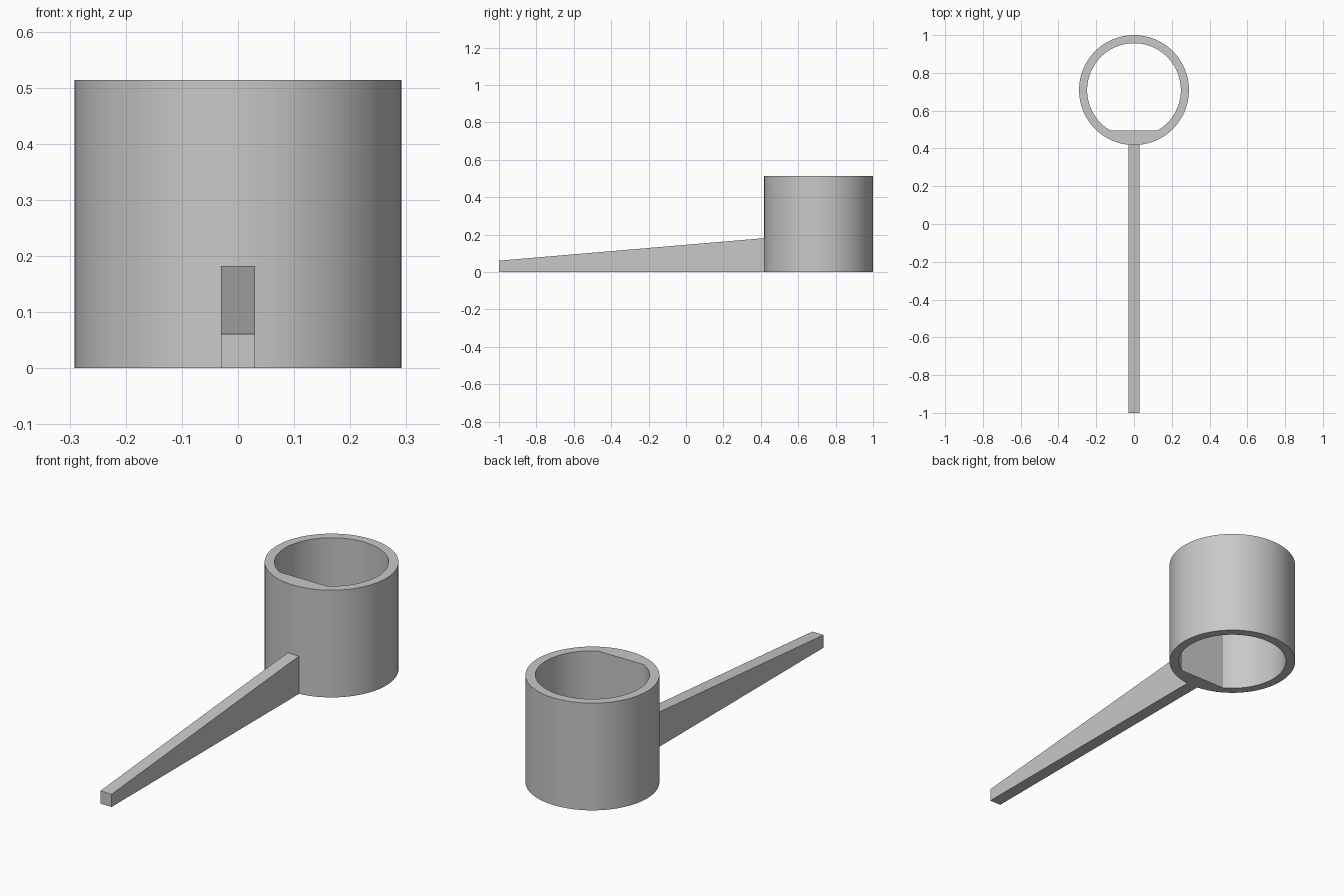
import bpy, bmesh
from math import sin, cos, pi, radians

cube = bpy.data.objects.get("Cube")
if cube:
    bpy.data.objects.remove(cube, do_unlink=True)

grey = bpy.data.materials.new("plain_grey")
grey.use_nodes = True
colour = (0.58, 0.58, 0.58, 1)
grey.diffuse_color = colour
grey.node_tree.nodes["Principled BSDF"].inputs["Base Color"].default_value = colour


def finish(name, bm, smooth=False):
    bmesh.ops.recalc_face_normals(bm, faces=bm.faces)
    mesh = bpy.data.meshes.new(name)
    bm.to_mesh(mesh)
    bm.free()
    obj = bpy.data.objects.new(name, mesh)
    bpy.context.collection.objects.link(obj)
    mesh.materials.append(grey)
    if smooth:
        bpy.ops.object.select_all(action='DESELECT')
        obj.select_set(True)
        bpy.context.view_layer.objects.active = obj
        bpy.ops.object.shade_smooth_by_angle(angle=radians(20))
    return obj


# Open cup: round tube whose bore has a flat on the handle side
SIDES, OUTER, INNER, HEIGHT = 96, 0.291, 0.248, 0.514
CENTRE_Y = 1 - OUTER
FLAT = INNER * cos(pi / 6)


def bore_radius(a):
    return min(INNER, FLAT / -sin(a)) if sin(a) < 0 else INNER


bm = bmesh.new()
rings = []
for radius, z in ((lambda a: OUTER, 0), (lambda a: OUTER, HEIGHT),
                  (bore_radius, HEIGHT), (bore_radius, 0)):
    angles = [2 * pi * i / SIDES for i in range(SIDES)]
    rings.append([bm.verts.new((radius(a) * cos(a), CENTRE_Y + radius(a) * sin(a), z))
                  for a in angles])
for k, ring in enumerate(rings):
    upper = rings[(k + 1) % len(rings)]
    for i in range(SIDES):
        j = (i + 1) % SIDES
        bm.faces.new((ring[i], ring[j], upper[j], upper[i]))
finish("cup_tube", bm, smooth=True)

# Tapered handle, rooted inside the thick wall
HALF, TIP, ROOT = 0.03, -1.0, 0.45
bm = bmesh.new()
profile = [(TIP, 0), (ROOT, 0), (ROOT, 0.184), (TIP, 0.061)]
side = bm.faces.new([bm.verts.new((-HALF, y, z)) for y, z in profile])
extruded = bmesh.ops.extrude_face_region(bm, geom=[side], use_keep_orig=True)
moved = [g for g in extruded["geom"] if isinstance(g, bmesh.types.BMVert)]
bmesh.ops.translate(bm, verts=moved, vec=(2 * HALF, 0, 0))
finish("handle", bm)
